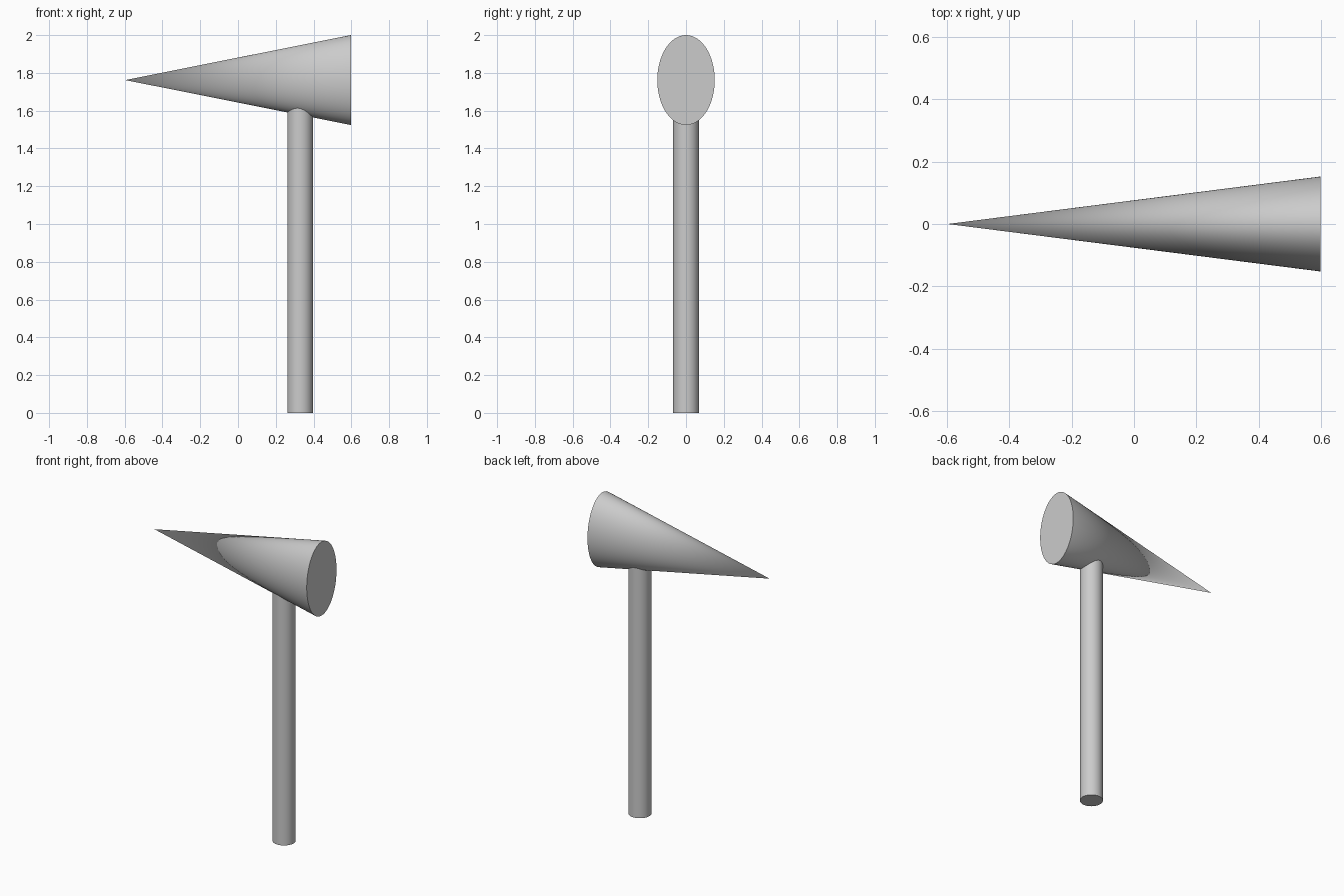
import bpy
from math import radians

if "Cube" in bpy.data.objects:
    bpy.data.objects.remove(bpy.data.objects["Cube"])


def finish(name):
    """Name the new part, bake its transform and smooth it with sharp rims."""
    obj = bpy.context.object
    obj.name = name
    bpy.ops.object.transform_apply(location=False, rotation=True, scale=True)
    bpy.ops.object.shade_smooth_by_angle(angle=radians(40))
    return obj


# Head: flattened cone lying on its side, point towards -x
bpy.ops.mesh.primitive_cone_add(
    vertices=96, radius1=1, radius2=0, depth=1.194,
    location=(0, 0, 1.762), rotation=(0, radians(-90), 0))
bpy.context.object.scale = (0.238, 0.152, 1)
finish("head")

# Handle: round post ending inside the head
handle_top = 1.72
bpy.ops.mesh.primitive_cylinder_add(
    vertices=64, radius=0.068, depth=handle_top,
    location=(0.329, 0, handle_top / 2))
finish("handle")
